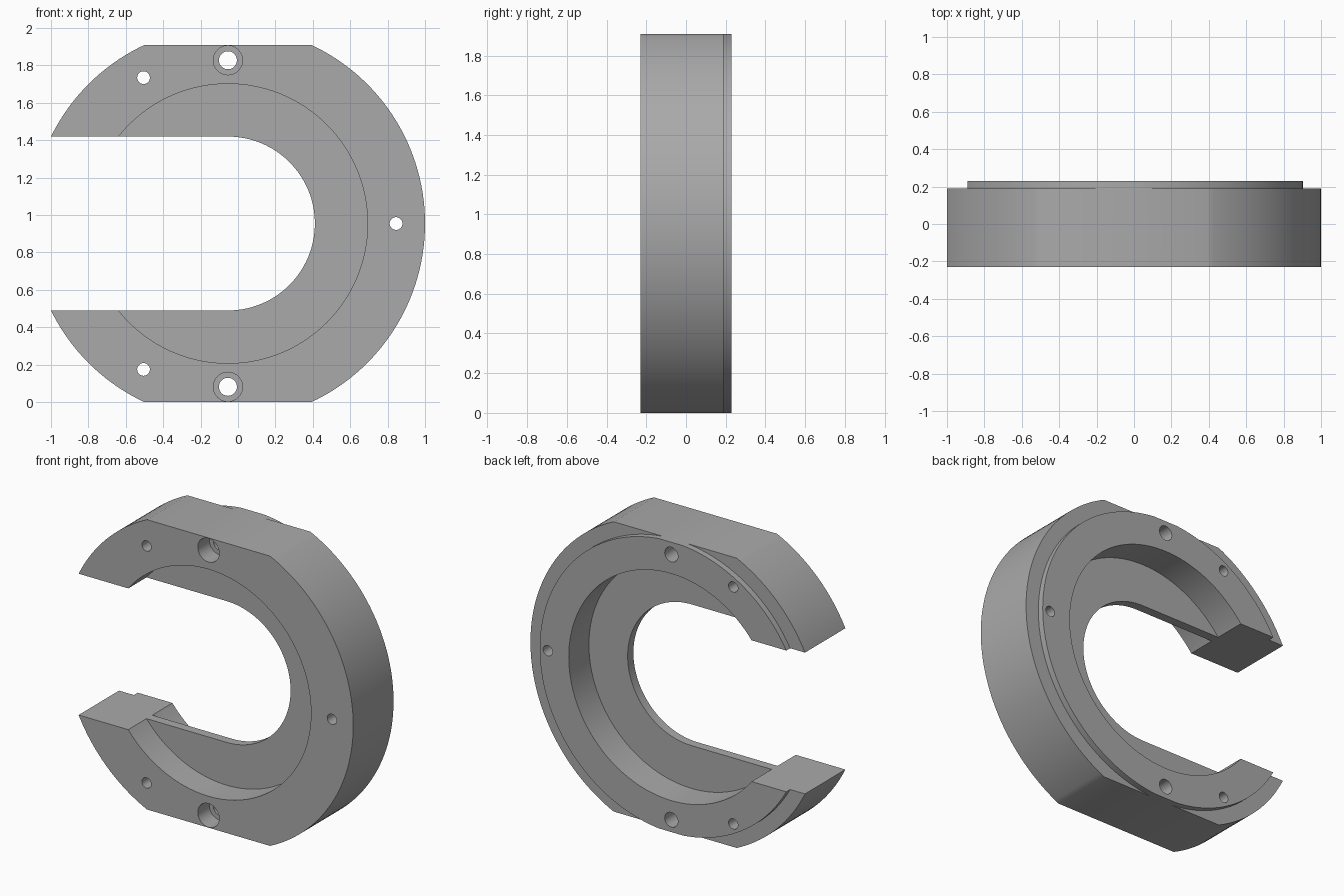
import bpy
import bmesh
from math import sin, cos, pi

cube = bpy.data.objects.get("Cube")
if cube:
    bpy.data.objects.remove(cube, do_unlink=True)

CX, CZ = -0.054, 0.954      # shared axis of all turned features
FRONT, LEDGE, BACK = -0.23, 0.19, 0.23


def arc(x, z, r, start=0.0, end=2 * pi, n=128, closed=True):
    """Points along an arc in the front plane."""
    steps = n if closed else n + 1
    return [(x + r * cos(start + (end - start) * i / n),
             z + r * sin(start + (end - start) * i / n)) for i in range(steps)]


def prism(name, profile, y0, y1):
    """Extrude a front-plane profile from y0 to y1."""
    bm = bmesh.new()
    face = bm.faces.new([bm.verts.new((x, y0, z)) for x, z in profile])
    out = bmesh.ops.extrude_face_region(bm, geom=[face])
    verts = [v for v in out["geom"] if isinstance(v, bmesh.types.BMVert)]
    bmesh.ops.translate(bm, verts=verts, vec=(0, y1 - y0, 0))
    bmesh.ops.recalc_face_normals(bm, faces=bm.faces)
    mesh = bpy.data.meshes.new(name)
    bm.to_mesh(mesh)
    bm.free()
    obj = bpy.data.objects.new(name, mesh)
    bpy.context.collection.objects.link(obj)
    return obj


def combine(target, tool, operation):
    """Apply a boolean and discard the tool object."""
    tool.hide_render = True
    mod = target.modifiers.new(operation, "BOOLEAN")
    mod.operation = operation
    mod.solver = "EXACT"
    mod.object = tool
    bpy.context.view_layer.objects.active = target
    bpy.ops.object.modifier_apply(modifier=mod.name)
    bpy.data.objects.remove(tool, do_unlink=True)


def cut_round(target, x, z, r, y0, y1, n=40):
    combine(target, prism("round_cutter", arc(x, z, r, n=n), y0, y1), "DIFFERENCE")


# Round body with a raised locating rim on the back
ring = prism("split_mounting_ring", arc(CX, CZ, 1.054, n=160), FRONT, LEDGE)
combine(ring, prism("rim", arc(CX, CZ, 0.958, n=160), 0, BACK), "UNION")

# Flats on the top and bottom
flats = [(-2, 0), (2, 0), (2, 2 * CZ), (-2, 2 * CZ)]
combine(ring, prism("flats", flats, -1, 1), "INTERSECT")

# Front and back recesses, leaving a thin web between them
cut_round(ring, CX, CZ, 0.747, -1, -0.04, n=128)
cut_round(ring, CX, CZ, 0.747, 0.02, 1, n=128)

# Round-ended slot open on one side
slot = arc(CX, CZ, 0.465, -pi / 2, pi / 2, n=64, closed=False)
slot += [(-2, CZ + 0.465), (-2, CZ - 0.465)]
combine(ring, prism("slot", slot, -1, 1), "DIFFERENCE")

# Counterbored screw holes and the plain pin holes beside them
for side in (-1, 1):
    screw_z = CZ + side * 0.873
    cut_round(ring, CX, screw_z, 0.078, -1, FRONT + 0.12)
    cut_round(ring, CX, screw_z, 0.048, -1, 1)
    cut_round(ring, -0.505, CZ + side * 0.78, 0.034, -1, 1)
cut_round(ring, 0.845, CZ, 0.034, -1, 1)

# Plain grey metal
metal = bpy.data.materials.new("grey_metal")
metal.use_nodes = True
grey = (0.4, 0.4, 0.4, 1)
metal.diffuse_color = grey
metal.node_tree.nodes["Principled BSDF"].inputs["Base Color"].default_value = grey
ring.data.materials.clear()
ring.data.materials.append(metal)
for poly in ring.data.polygons:
    poly.material_index = 0

bpy.ops.object.select_all(action="DESELECT")
ring.select_set(True)
bpy.context.view_layer.objects.active = ring
bpy.ops.object.shade_smooth_by_angle(angle=pi / 6)
